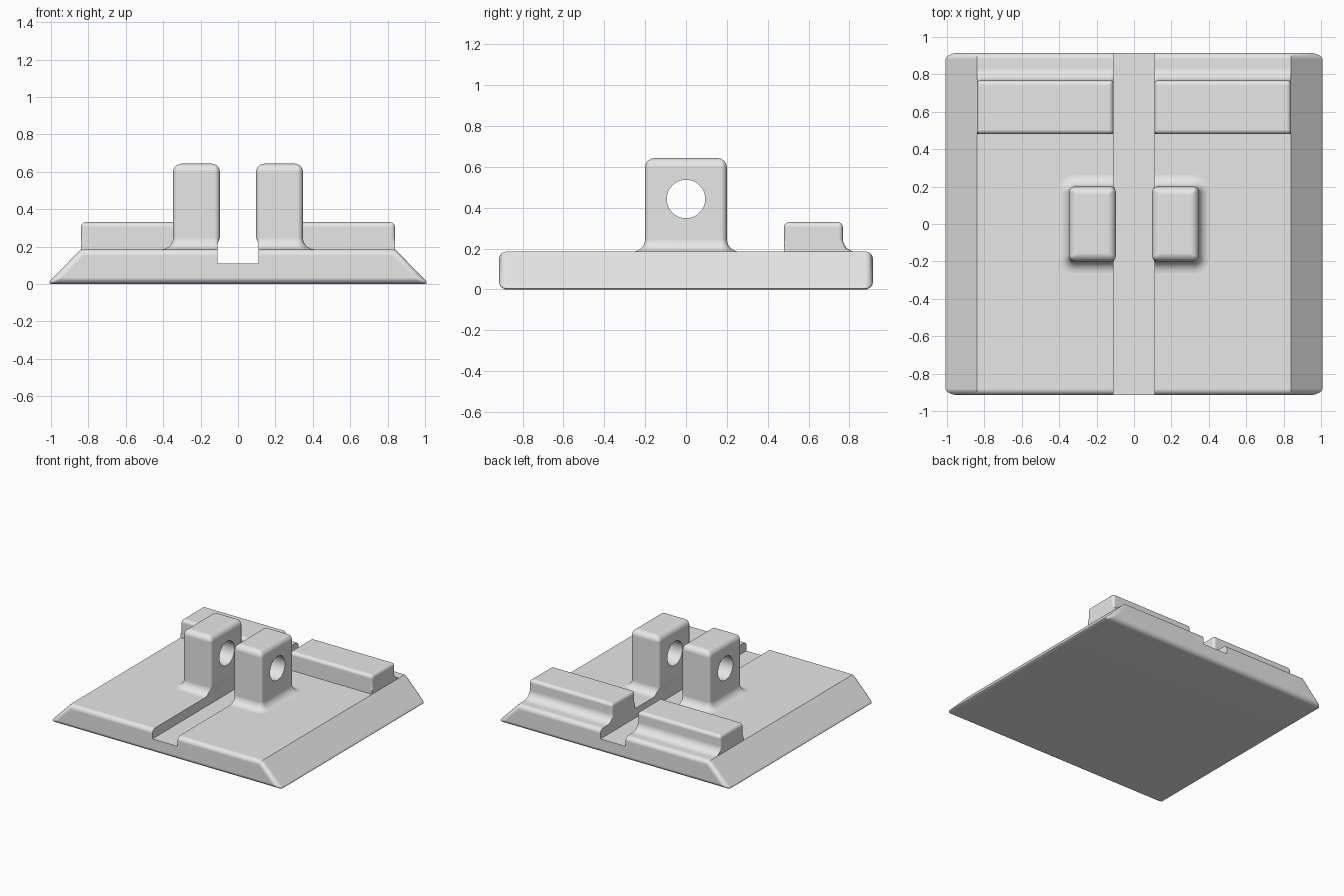
import bpy
import bmesh
from math import pi, cos, sin, sqrt, radians

cube = bpy.data.objects.get("Cube")
if cube:
    bpy.data.objects.remove(cube, do_unlink=True)

grey = bpy.data.materials.new("light_grey")
grey.use_nodes = True
grey.diffuse_color = (0.8, 0.8, 0.8, 1)
grey.node_tree.nodes["Principled BSDF"].inputs["Base Color"].default_value = grey.diffuse_color

TOP = 0.185      # plate surface height
GROOVE = 0.11    # half width of the groove
STEPS = 7


def make_object(name, bm):
    bmesh.ops.recalc_face_normals(bm, faces=bm.faces)
    mesh = bpy.data.meshes.new(name)
    bm.to_mesh(mesh)
    bm.free()
    mesh.materials.append(grey)
    ob = bpy.data.objects.new(name, mesh)
    bpy.context.collection.objects.link(ob)
    return ob


def activate(ob):
    bpy.ops.object.select_all(action='DESELECT')
    ob.select_set(True)
    bpy.context.view_layer.objects.active = ob


def cut(ob, cutter):
    mod = ob.modifiers.new("cut", 'BOOLEAN')
    mod.operation = 'DIFFERENCE'
    mod.solver = 'EXACT'
    mod.object = cutter
    activate(ob)
    bpy.ops.object.modifier_apply(modifier=mod.name)
    bpy.data.objects.remove(cutter, do_unlink=True)


def finish(ob):
    activate(ob)
    bpy.ops.object.shade_smooth_by_angle(angle=radians(32))
    ob.modifiers.new("flat_face_normals", 'WEIGHTED_NORMAL').keep_sharp = True


def rounded_block(name, side, x0, x1, y0, y1, top, corner, edge, fillet, limit):
    """Upright block with rounded edges and a flared foot, kept inside limit(z)."""
    # (height, outward offset) of each ring, from the foot to the top
    levels = [(TOP - 0.005, fillet)]
    for i in range(STEPS + 1):
        a = pi / 2 * i / STEPS
        levels.append((TOP + fillet * (1 - cos(a)), fillet * (1 - sin(a))))
    for i in range(STEPS + 1):
        a = pi / 2 * i / STEPS
        levels.append((top - edge * (1 - sin(a)), -edge * (1 - cos(a))))

    bm = bmesh.new()
    rings = []
    for z, d in levels:
        r = max(corner + d, 0.004)
        lo_x, hi_x, lo_y = limit(z)
        ring = []
        corners = ((x1, y1, -1, -1), (x0, y1, 1, -1), (x0, y0, 1, 1), (x1, y0, -1, 1))
        for q, (cx, cy, sx, sy) in enumerate(corners):
            for i in range(STEPS + 1):
                a = pi / 2 * (q + i / STEPS)
                x = cx + sx * (r - d) + r * cos(a)
                y = cy + sy * (r - d) + r * sin(a)
                x = min(max(x, lo_x), hi_x)
                ring.append(bm.verts.new((side * x, max(y, lo_y), z)))
        rings.append(ring)
    for low, high in zip(rings, rings[1:]):
        for i in range(len(low)):
            j = (i + 1) % len(low)
            bm.faces.new((low[i], low[j], high[j], high[i]))
    bm.faces.new(rings[0])
    bm.faces.new(rings[-1])
    bmesh.ops.remove_doubles(bm, verts=bm.verts, dist=0.0003)
    return make_object(name, bm)


# Base plate: sloping sides, rounded ends and bottom, sharp long top edges
bm = bmesh.new()
profile = ((-1.021, 0), (1.021, 0), (0.84, TOP), (-0.84, TOP))
face = bm.faces.new([bm.verts.new((x, -0.915, z)) for x, z in profile])
new = bmesh.ops.extrude_face_region(bm, geom=[face])["geom"]
bmesh.ops.translate(bm, vec=(0, 1.83, 0), verts=[v for v in new if isinstance(v, bmesh.types.BMVert)])
bmesh.ops.recalc_face_normals(bm, faces=bm.faces)
soft = [e for e in bm.edges
        if not (abs(e.verts[0].co.y - e.verts[1].co.y) > 1 and e.verts[0].co.z > 0.1)]
bmesh.ops.bevel(bm, geom=soft, offset=0.034, offset_type='OFFSET', segments=6,
                profile=0.5, affect='EDGES', clamp_overlap=True)
base = make_object("base_plate", bm)

# Groove along the middle
bm = bmesh.new()
bmesh.ops.create_cube(bm, size=1)
bmesh.ops.scale(bm, vec=(2 * GROOVE, 3, 0.4), verts=bm.verts)
bmesh.ops.translate(bm, vec=(0, 0, 0.11 + 0.2), verts=bm.verts)
cut(base, make_object("groove_cutter", bm))
finish(base)


# Post feet stay flush with the groove wall, then step out over it
def post_limit(z):
    t = min(max((z - TOP - 0.03) / 0.03, 0), 1)
    return GROOVE - 0.013 * t, 9, -9


def block_limit(z):
    return GROOVE, 0.84, 0.48


for label, side in (("left", 1), ("right", -1)):
    # Post with a cross hole
    post = rounded_block(label + "_post", side, 0.097, 0.347, -0.2, 0.2, 0.643,
                         0.03, 0.045, 0.062, post_limit)
    bm = bmesh.new()
    bmesh.ops.create_cone(bm, cap_ends=True, segments=48, radius1=0.094, radius2=0.094, depth=1)
    for v in bm.verts:
        v.co = (side * 0.22 + v.co.z, v.co.x, 0.443 + v.co.y)
    cut(post, make_object("hole_cutter", bm))
    finish(post)

    # Stop block near the back edge, flared only towards the back
    finish(rounded_block(label + "_stop_block", side, GROOVE, 0.84, 0.48, 0.768, 0.33,
                         0.02, 0.026, 0.064, block_limit))
